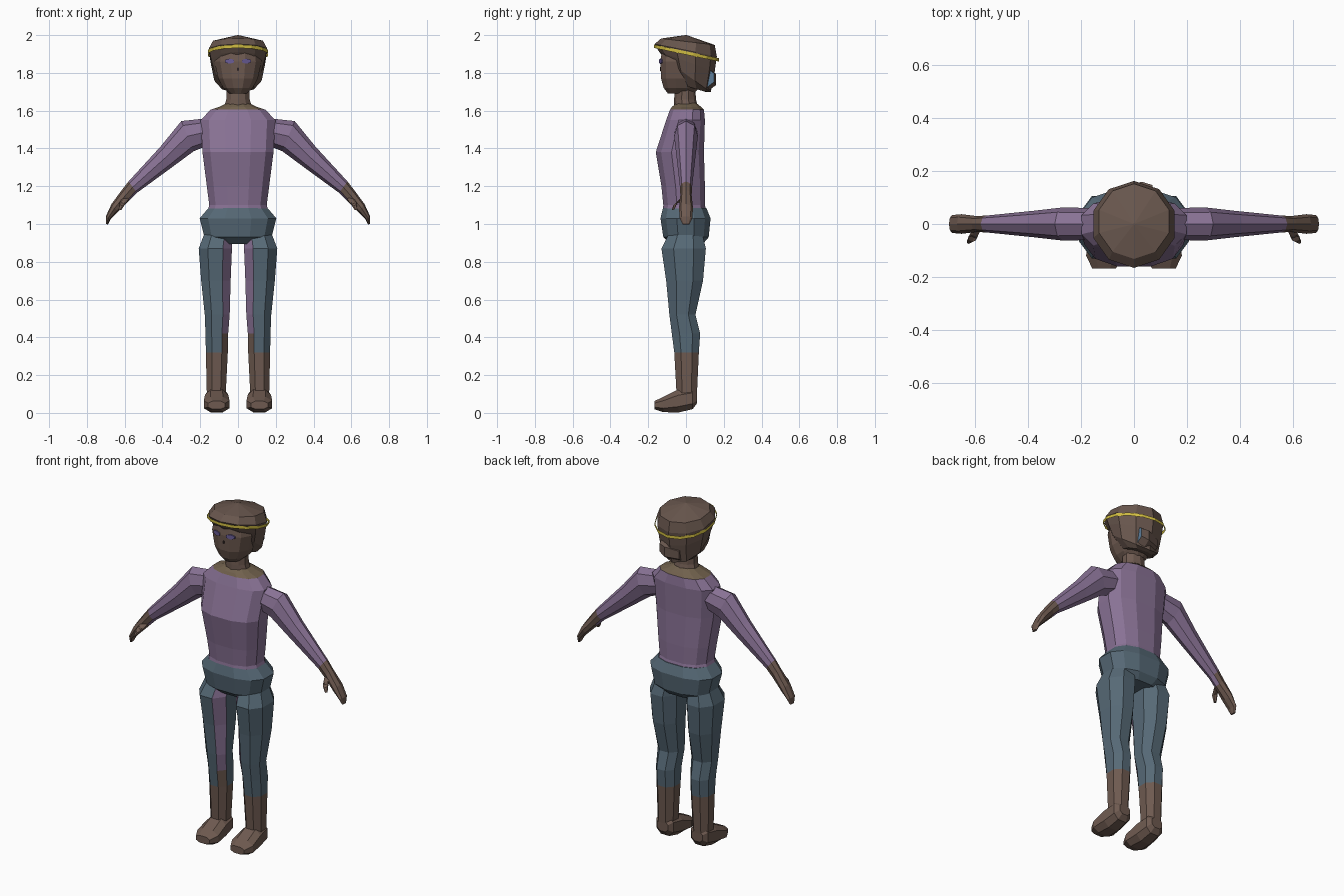
import bpy, bmesh, math
from mathutils import Vector

cube = bpy.data.objects.get("Cube")
if cube:
    bpy.data.objects.remove(cube, do_unlink=True)


def make_material(name, rgb):
    m = bpy.data.materials.new(name)
    lin = [(c / 255 / 12.92) if c < 11 else ((c / 255 + 0.055) / 1.055) ** 2.4 for c in rgb]
    m.diffuse_color = (*lin, 1)
    m.use_nodes = True
    m.node_tree.nodes["Principled BSDF"].inputs["Base Color"].default_value = (*lin, 1)
    return m


PURPLE = make_material("purple shirt", (137, 114, 149))
TEAL = make_material("blue grey trousers", (86, 105, 118))
SKIN = make_material("brown skin", (110, 90, 80))
HAIR = make_material("dark brown hair", (104, 86, 77))
OLIVE = make_material("olive collar", (112, 96, 76))
YELLOW = make_material("yellow band", (208, 188, 66))
VIOLET = make_material("violet eyes", (105, 92, 150))
DARK = make_material("dark mouth", (45, 35, 34))
BLUE = make_material("blue hair tie", (92, 124, 152))


def loft(name, rings, mats, rule=None, sides=10, power=1.0, caps=True, half=True):
    """Skin a list of rings, each given by its centre and two half axes."""
    bm = bmesh.new()
    grow = 1 / math.cos(math.pi / sides) ** power if half else 1
    loops = []
    for centre, u, v in rings:
        loop = []
        for i in range(sides):
            a = math.tau * (i + 0.5 * half) / sides
            c, s = math.cos(a), math.sin(a)
            c = math.copysign(abs(c) ** power, c) * grow
            s = math.copysign(abs(s) ** power, s) * grow
            loop.append(bm.verts.new(Vector(centre) + Vector(u) * c + Vector(v) * s))
        loops.append(loop)
    for a, b in zip(loops, loops[1:]):
        for i in range(sides):
            j = (i + 1) % sides
            bm.faces.new((a[i], a[j], b[j], b[i]))
    if caps:
        bm.faces.new(loops[0])
        bm.faces.new(loops[-1])
    bmesh.ops.recalc_face_normals(bm, faces=bm.faces)
    bm.normal_update()
    if rule:
        for f in bm.faces:
            f.material_index = rule(f.calc_center_median(), f.normal)
    mesh = bpy.data.meshes.new(name)
    bm.to_mesh(mesh)
    bm.free()
    for m in mats:
        mesh.materials.append(m)
    ob = bpy.data.objects.new(name, mesh)
    bpy.context.collection.objects.link(ob)
    return ob


def level(z, hx, y0, y1, cx=0, tilt=0):
    """Horizontal ring from y0 to y1, its height changing by tilt along y."""
    h = (y1 - y0) / 2
    return (cx, (y0 + y1) / 2, z), (hx, 0, 0), (0, h, tilt * h)


# Torso and collar
loft("torso", [
    level(1.06, .165, -.125, .11), level(1.10, .152, -.12, .10),
    level(1.20, .165, -.13, .10), level(1.38, .188, -.16, .095),
    level(1.55, .198, -.105, .10), level(1.605, .145, -.085, .095),
    level(1.62, .10, -.075, .08), level(1.64, .06, -.05, .055),
], [PURPLE, OLIVE], lambda c, n: int(c.z > 1.608 or (c.z > 1.6 and abs(c.x) < .05 and n.y < 0)),
    sides=12, power=.8)

# Hips
loft("hips", [
    level(1.085, .156, -.122, .108), level(1.03, .203, -.135, .13),
    level(.93, .178, -.12, .12), level(.895, .13, -.08, .09),
], [TEAL], sides=12, power=.8)

# Neck and face
loft("neck", [level(1.60, .078, -.06, .065), level(1.66, .062, -.06, .05),
              level(1.75, .06, -.055, .045)], [SKIN])
loft("face", [
    level(1.69, .045, -.095, .04), level(1.72, .078, -.118, .07),
    level(1.77, .105, -.132, .09), level(1.86, .125, -.136, .10),
    level(1.93, .115, -.125, .10),
], [SKIN], sides=12, power=.9)

# Hair cap, slanting from forehead to nape
loft("hair", [
    level(1.72, .085, -.03, .10, tilt=-.3), level(1.785, .125, -.105, .125, tilt=-.72),
    level(1.86, .143, -.135, .145, tilt=-.35), level(1.92, .154, -.158, .155, tilt=-.2),
    level(1.965, .132, -.125, .145, tilt=-.12), level(2.0, .003, -.003, .003),
], [HAIR])

# Bun with a blue tie on one side
loft("bun", [
    ((.07, .115, 1.775), (0, .032, 0), (0, 0, .042)),
    ((.03, .12, 1.765), (0, .04, 0), (0, 0, .05)),
    ((-.05, .105, 1.755), (0, .03, 0), (0, 0, .04)),
], [HAIR, BLUE], lambda c, n: int(n.x > .8), sides=6)

# Head band
band = [level(z, .16, -.166, .17, tilt=-.21) for z in (1.896, 1.914)]
loft("head_band", band, [YELLOW], sides=14, caps=False)

# Eyes and mouth plates
for side, label in ((1, "left"), (-1, "right")):
    loft(label + "_eye", [((side * .045, y, 1.862), (.024, side * .006, 0), (0, 0, .012))
                          for y in (-.130, -.137)], [VIOLET], sides=6)
loft("mouth", [((0, y, 1.82), (.006, 0, 0), (0, 0, .009)) for y in (-.131, -.138)],
     [DARK], sides=6)

for side, label in ((1, "left"), (-1, "right")):
    # Leg: bare shin below, shirt colour on the inner front strip
    def leg_colour(c, n):
        if c.z < .32:
            return 1
        inner_front = n.x * side < -.35 and n.y < -.15
        if inner_front and c.z < .42:
            return 1
        return 2 if inner_front and c.z > .45 else 0

    legs = [(.97, .10, .07, -.08, .08), (.87, .12, .088, -.13, .105),
            (.70, .117, .078, -.105, .09), (.52, .11, .066, -.088, .05),
            (.42, .112, .06, -.075, .075), (.32, .112, .058, -.062, .068),
            (.10, .115, .05, -.05, .058)]
    loft(label + "_leg", [level(z, hx, y0, y1, side * cx) for z, cx, hx, y0, y1 in legs],
         [TEAL, SKIN, PURPLE], leg_colour, sides=8, power=.9)

    # Shoe, built from heel to toe
    shoe = [(.058, .035, .05, .11), (.035, .055, .02, .135), (-.04, .062, .002, .125),
            (-.12, .068, .004, .085), (-.168, .045, .02, .062)]
    loft(label + "_shoe", [((side * .113, y, (lo + hi) / 2), (hx, 0, 0), (0, 0, (hi - lo) / 2))
                           for y, hx, lo, hi in shoe], [SKIN], sides=8, power=.8)

    # Arm and hand, each ring given by its upper and lower point
    arm = [(.16, 1.56, .15, 1.42, .06), (.30, 1.545, .235, 1.385, .063),
           (.41, 1.41, .35, 1.30, .05), (.58, 1.225, .535, 1.165, .032),
           (.615, 1.18, .575, 1.125, .03), (.67, 1.105, .635, 1.065, .037),
           (.70, 1.04, .675, 1.025, .034), (.70, 1.0, .688, .997, .018)]
    rings = []
    for ux, uz, lx, lz, hy in arm:
        top, low = Vector((side * ux, 0, uz)), Vector((side * lx, 0, lz))
        rings.append(((top + low) / 2, (0, hy, 0), (top - low) / 2))
    loft(label + "_arm", rings, [PURPLE, SKIN], lambda c, n: int(abs(c.x) > .56),
         sides=8, half=False)

    # Thumb
    loft(label + "_thumb", [
        ((side * .595, -.02, 1.135), (.014, 0, 0), (0, .008, .014)),
        ((side * .612, -.055, 1.11), (.014, 0, 0), (0, .012, .012)),
        ((side * .625, -.068, 1.075), (.007, 0, 0), (0, .006, .002)),
    ], [SKIN], sides=6)
